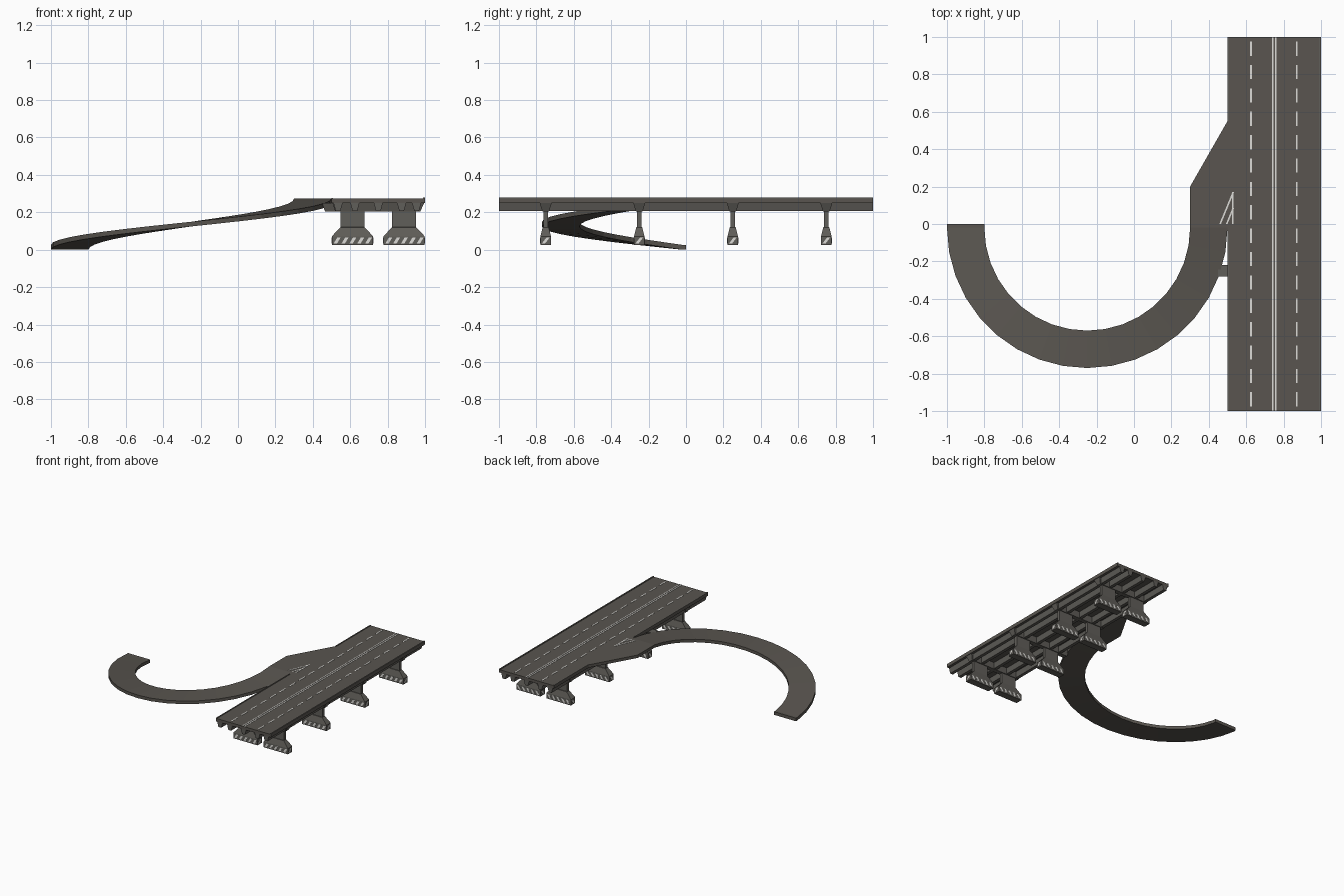
import bpy, bmesh, math

if "Cube" in bpy.data.objects:
    bpy.data.objects.remove(bpy.data.objects["Cube"])

def material(name, rgb):
    m = bpy.data.materials.new(name)
    m.diffuse_color = (*rgb, 1)
    m.use_nodes = True
    m.node_tree.nodes["Principled BSDF"].inputs["Base Color"].default_value = m.diffuse_color
    return m

ASPHALT = material("asphalt grey", (0.100, 0.091, 0.079))
CONCRETE = material("concrete grey", (0.118, 0.112, 0.100))
WHITE = material("paint white", (0.72, 0.71, 0.68))

def loft(name, strips, mat):
    """Each strip is a list of equal-length loops, skinned and capped."""
    bm = bmesh.new()
    for loops in strips:
        rings = [[bm.verts.new(p) for p in lp] for lp in loops]
        n = len(rings[0])
        for a, b in zip(rings, rings[1:]):
            for i in range(n):
                bm.faces.new((a[i], a[(i + 1) % n], b[(i + 1) % n], b[i]))
        bm.faces.new(rings[0])
        bm.faces.new(rings[-1])
    bmesh.ops.recalc_face_normals(bm, faces=bm.faces)
    me = bpy.data.meshes.new(name)
    bm.to_mesh(me)
    bm.free()
    me.materials.append(mat)
    ob = bpy.data.objects.new(name, me)
    bpy.context.collection.objects.link(ob)
    return ob

def rect(x0, x1, y0, y1, z):
    return [(x0, y0, z), (x1, y0, z), (x1, y1, z), (x0, y1, z)]

def box(x0, x1, y0, y1, z0, z1):
    return [rect(x0, x1, y0, y1, z0), rect(x0, x1, y0, y1, z1)]

def slab(points, z0, z1):
    return [[(x, y, z) for x, y in points] for z in (z0, z1)]

TOP, UNDER = 0.273, 0.249
PIERS = (-0.75, -0.25, 0.25, 0.75)

# Main deck, low edge kerbs and merging wedge
loft("main_deck", [box(0.5, 1, -1, 1, UNDER, TOP)], ASPHALT)
loft("deck_kerbs", [box(0.99, 1, -1, 1, TOP, 0.278),
                    box(0.5, 0.508, -1, -0.05, TOP, 0.277),
                    box(0.5, 0.508, 0.55, 1, TOP, 0.277)], CONCRETE)
loft("merge_wedge", [slab([(0.3, 0), (0.5, 0), (0.5, 0.55), (0.3, 0.2)], UNDER, TOP)], ASPHALT)

# Curved ramp rising evenly round a half circle
N = 18
stations = [(0, 0)] + [(math.pi * i / N, -0.02) for i in range(N + 1)] + [(math.pi, 0)]
ramp = []
for a, y0 in stations:
    s = a / math.pi
    zb, zt = UNDER * s, 0.026 + (TOP - 0.026) * s
    ramp.append([(-0.25 - r * math.cos(a), y0 - r * math.sin(a), z)
                 for r, z in ((0.55, zb), (0.75, zb), (0.75, zt), (0.55, zt))])
loft("curved_ramp", [ramp], ASPHALT)

# Tapered girders along the deck
loft("girders", [[[(c - 0.013, y, 0.208), (c + 0.013, y, 0.208),
                   (c + 0.024, y, UNDER), (c - 0.024, y, UNDER)] for y in (-1, 1)]
                 for c in (0.535, 0.625, 0.75, 0.875, 0.955)], CONCRETE)

# Cross beams over the piers; one reaches out to the ramp
beams = []
for y in PIERS:
    x0 = 0.45 if y == -0.25 else 0.505
    beams.append([rect(x0 + 0.015, 0.975, y - 0.018, y + 0.018, 0.205),
                  rect(x0, 0.995, y - 0.032, y + 0.032, UNDER)])
loft("cross_beams", beams, CONCRETE)

# Piers with flared footings and hazard stripes
piers, stripes = [], []
ZL, ZH = 0.034, 0.064
for y in PIERS:
    for c in (0.612, 0.888):
        piers.append([rect(c - a, c + a, y - b, y + b, z) for a, b, z in
                      ((0.11, 0.028, 0.025), (0.11, 0.028, 0.072), (0.065, 0.016, 0.12),
                       (0.065, 0.012, 0.121), (0.065, 0.012, 0.206))])
        for side in (-1, 1):
            ya, yb = y + side * 0.027, y + side * 0.0295
            for i in range(5):
                x = c - 0.1 + i * 0.042
                stripes.append([[(x, v, ZL), (x + 0.018, v, ZL),
                                 (x + 0.036, v, ZH), (x + 0.018, v, ZH)] for v in (ya, yb)])
            xa, xb = c + side * 0.109, c + side * 0.1115
            stripes.append([[(v, y - 0.02, ZL), (v, y - 0.003, ZL),
                             (v, y + 0.02, ZH), (v, y + 0.003, ZH)] for v in (xa, xb)])
loft("piers", piers, CONCRETE)
loft("hazard_stripes", stripes, WHITE)

# Lane paint: dashes, double centre line and merge chevron
P0, P1 = TOP - 0.001, TOP + 0.002
dashes = []
for x in (0.625, 0.87):
    for i in range(16):
        y = -1 + 0.125 * (i + 0.5)
        dashes.append(box(x - 0.005, x + 0.005, y - 0.038, y + 0.038, P0, P1))
loft("lane_dashes", dashes, WHITE)
loft("centre_lines", [box(x - 0.004, x + 0.004, -1, 1, P0, P1) for x in (0.741, 0.758)], WHITE)
chevron = [((0.456, 0), (0.526, 0.17)), ((0.491, 0), (0.526, 0.085)), ((0.523, 0), (0.523, 0.17))]
loft("merge_marking", [slab([(a[0], a[1]), (a[0] + 0.009, a[1]), (b[0] + 0.009, b[1]), b], P0, P1)
                       for a, b in chevron], WHITE)
